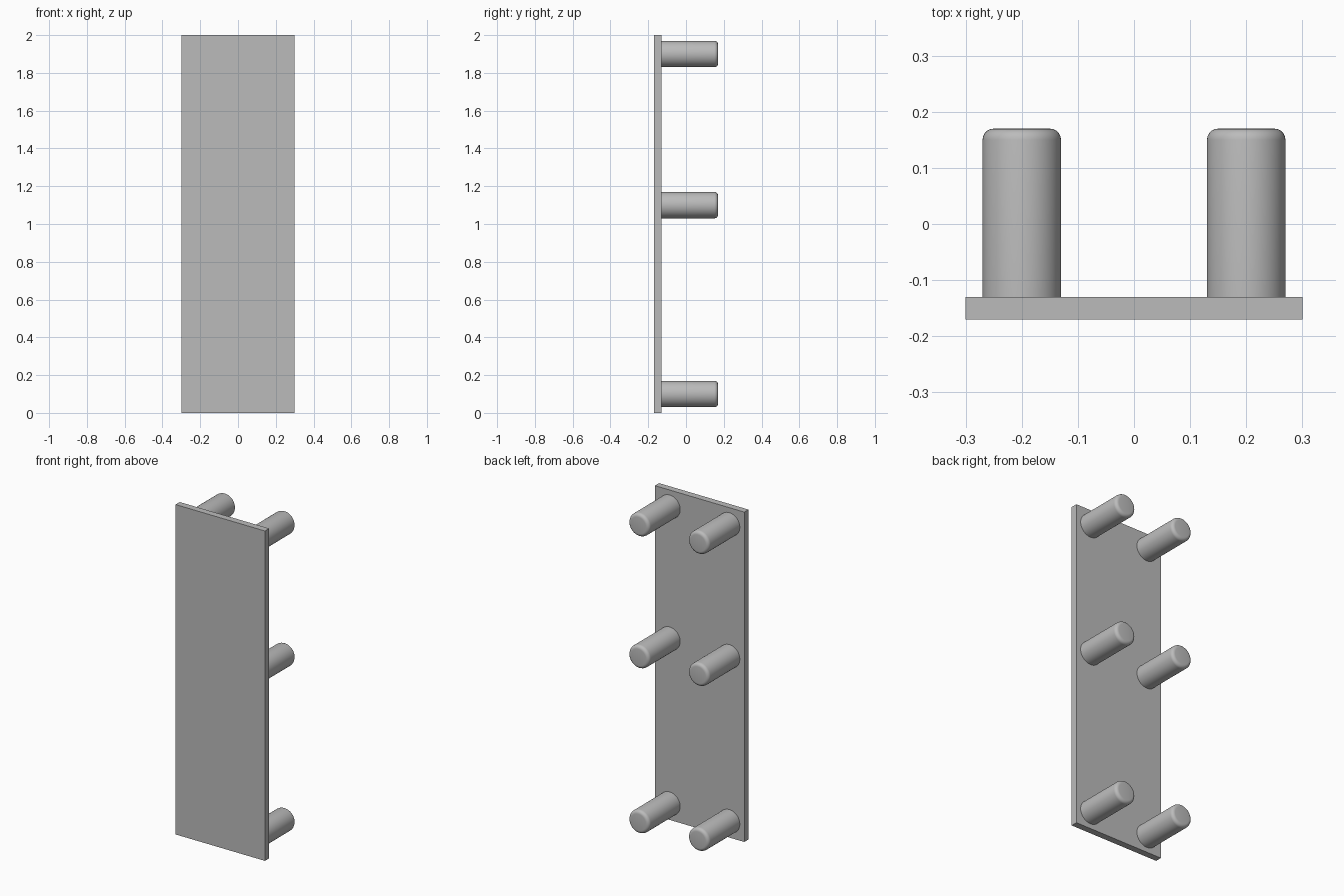
import bpy
import bmesh
import math
from mathutils import Matrix

cube = bpy.data.objects.get("Cube")
if cube:
    bpy.data.objects.remove(cube, do_unlink=True)

grey = bpy.data.materials.new("plain_grey")
grey.use_nodes = True
colour = (0.5, 0.5, 0.5, 1)
grey.diffuse_color = colour
grey.node_tree.nodes["Principled BSDF"].inputs["Base Color"].default_value = colour

WIDTH, HEIGHT, THICK = 0.6, 2.0, 0.04
PEG_RADIUS, PEG_LENGTH, PEG_ROUND = 0.07, 0.3, 0.02
BACK = 0.17


def add_object(name, bm):
    mesh = bpy.data.meshes.new(name)
    bm.to_mesh(mesh)
    bm.free()
    mesh.materials.append(grey)
    obj = bpy.data.objects.new(name, mesh)
    bpy.context.collection.objects.link(obj)
    return obj


# Flat upright panel
bm = bmesh.new()
bmesh.ops.create_cube(bm, size=1)
bmesh.ops.scale(bm, vec=(WIDTH, THICK, HEIGHT), verts=bm.verts)
panel = add_object("panel", bm)
panel.location = (0, -BACK + THICK / 2, HEIGHT / 2)


def add_peg(name, x, z):
    """Round peg pointing backward, with a rounded free end."""
    bm = bmesh.new()
    bmesh.ops.create_cone(bm, cap_ends=True, segments=48, radius1=PEG_RADIUS,
                          radius2=PEG_RADIUS, depth=PEG_LENGTH,
                          matrix=Matrix.Rotation(-math.pi / 2, 4, "X"))
    rim = [e for e in bm.edges if all(v.co.y > 0 for v in e.verts)]
    bmesh.ops.bevel(bm, geom=rim, offset=PEG_ROUND, segments=5,
                    profile=0.5, affect="EDGES")
    peg = add_object(name, bm)
    peg.location = (x, BACK - PEG_LENGTH / 2, z)
    bpy.ops.object.select_all(action="DESELECT")
    peg.select_set(True)
    bpy.context.view_layer.objects.active = peg
    bpy.ops.object.shade_smooth_by_angle(angle=math.radians(35))


# Three rows of paired pegs
for row, z in (("lower", 0.1), ("middle", 1.1), ("upper", 1.9)):
    for side, x in (("right", -0.2), ("left", 0.2)):
        add_peg(f"{row}_{side}_peg", x, z)
